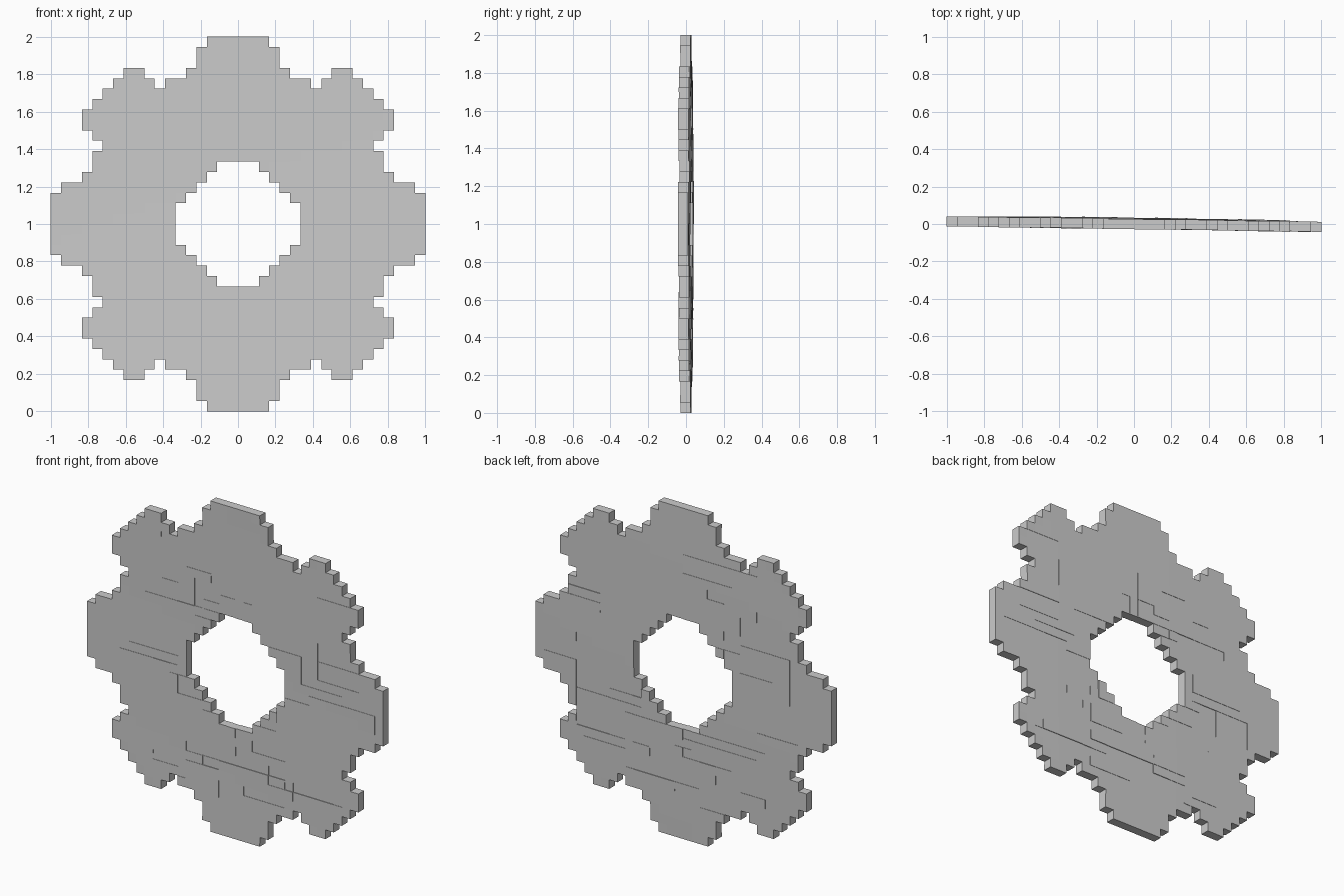
import bpy, bmesh, random

if "Cube" in bpy.data.objects:
    bpy.data.objects.remove(bpy.data.objects["Cube"])

random.seed(4)
N = 18                 # cells from centre to rim
S = 1.0 / N            # cell size
T = 0.054              # plate thickness

# Quarter outline: filled column spans for each row, counted from the centre
SPANS = [[(6, 18)], [(6, 18)], [(5, 18)], [(4, 17)], [(3, 15)], [(2, 14)],
         [(0, 14)], [(0, 13)], [(0, 14)], [(0, 15)], [(0, 15)], [(0, 14)],
         [(0, 13)], [(0, 7), (8, 12)], [(0, 5), (9, 11)], [(0, 4)], [(0, 4)], [(0, 3)]]

# Mirror the quarter into all four quadrants
cells = {}
for row, spans in enumerate(SPANS):
    for lo, hi in spans:
        for col in range(lo, hi):
            for i in (col, -col - 1):
                for j in (row, -row - 1):
                    cells[(i, j)] = 0

# Shallow random terraces give the faintly stepped faces
for _ in range(45):
    x0, z0 = random.randint(-14, 10), random.randint(-14, 10)
    w, h = random.randint(2, 9), random.randint(1, 5)
    d = random.choice((-1, 1))
    for i in range(x0, x0 + w):
        for j in range(z0, z0 + h):
            if (i, j) in cells:
                cells[(i, j)] = max(-2, min(2, cells[(i, j)] + d))

bm = bmesh.new()


def vert(p, depth, off):
    """Vertex on the slightly leaning plate; depth 0 is front, 1 is back."""
    x, z = p[0] * S, p[1] * S
    bulge = 0.006 * (1 - min(1, x * x + z * z))
    y = -0.0145 * x - 0.001 + bulge + (depth - 0.5) * T + off * 0.002
    return bm.verts.new((x, y, z + 1))


def wall(a, b, front, back):
    bm.faces.new([vert(a, *front), vert(a, *back), vert(b, *back), vert(b, *front)])


STEPS = [(0, -1), (1, 0), (0, 1), (-1, 0)]
for (i, j), off in cells.items():
    c = [(i, j), (i + 1, j), (i + 1, j + 1), (i, j + 1)]
    bm.faces.new([vert(p, 0, off) for p in c])
    bm.faces.new([vert(p, 1, off) for p in reversed(c)])
    for k, (dx, dz) in enumerate(STEPS):
        a, b = c[k], c[(k + 1) % 4]
        other = cells.get((i + dx, j + dz))
        if other is None:                       # rim or hole wall
            wall(a, b, (0, off), (1, off))
        elif off < other:                       # step on the front
            wall(a, b, (0, off), (0, other))
        elif off > other:                       # step on the back
            wall(a, b, (1, other), (1, off))

bmesh.ops.remove_doubles(bm, verts=bm.verts[:], dist=0.0002)
mesh = bpy.data.meshes.new("gear_plate")
bm.to_mesh(mesh)
bm.free()
plate = bpy.data.objects.new("gear_plate", mesh)
bpy.context.collection.objects.link(plate)
